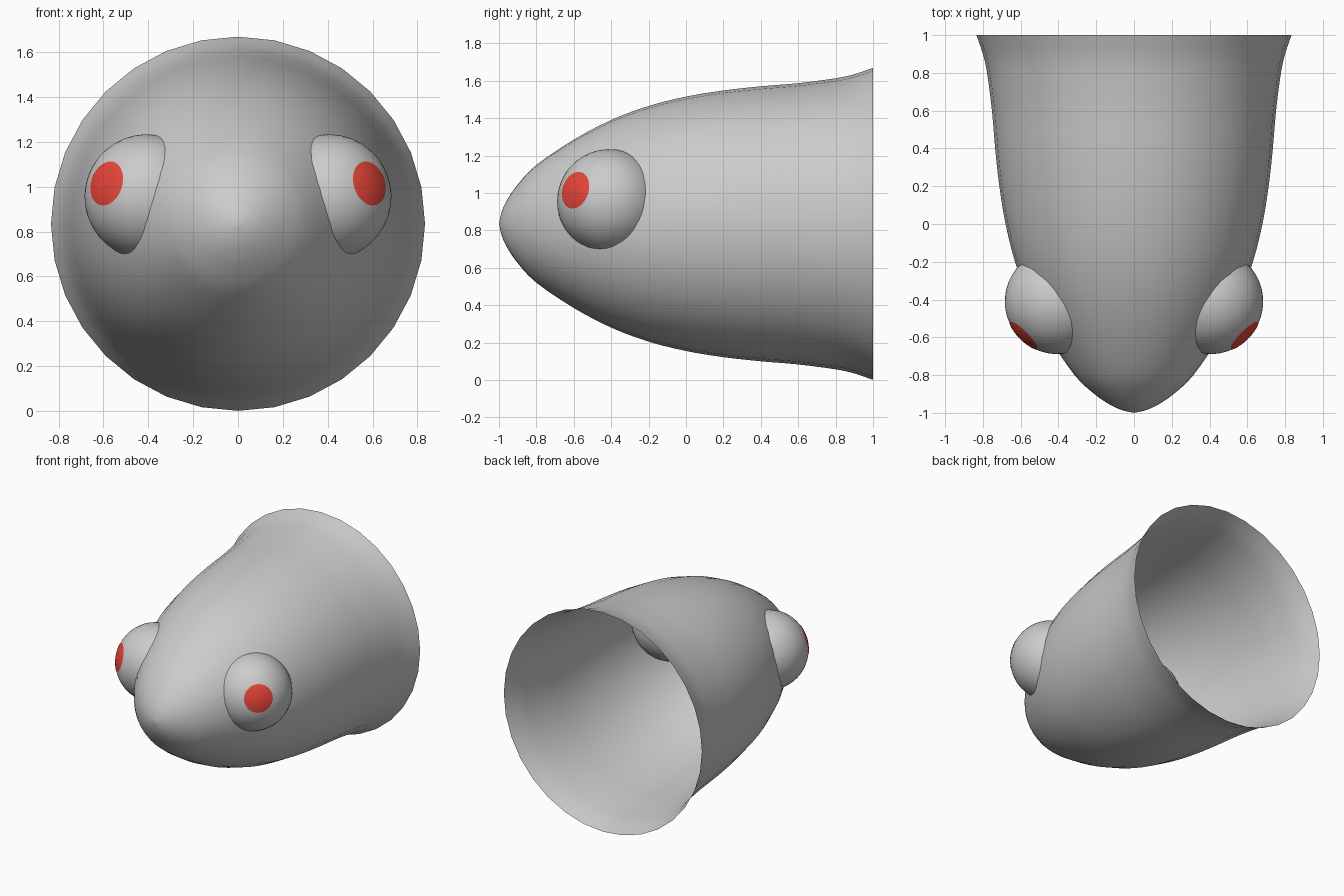
import bpy, bmesh, math
from mathutils import Vector, Matrix

if "Cube" in bpy.data.objects:
    bpy.data.objects.remove(bpy.data.objects["Cube"])

CZ = 0.835      # height of the body axis
SIDES = 32


def lathe(name, profile, sides, matrix):
    """Spin (radius, height) points about local Z; a zero first radius makes a pole."""
    bm = bmesh.new()
    rings = []
    for r, h in profile:
        if r < 1e-6:
            rings.append([bm.verts.new((0, 0, h))])
        else:
            rings.append([bm.verts.new((r * math.sin(2 * math.pi * i / sides),
                                        r * math.cos(2 * math.pi * i / sides), h))
                          for i in range(sides)])
    for a, b in zip(rings, rings[1:]):
        for i in range(sides):
            j = (i + 1) % sides
            if len(a) == 1:
                bm.faces.new((a[0], b[i], b[j]))
            elif len(b) == 1:
                bm.faces.new((a[i], b[0], a[j]))
            else:
                bm.faces.new((a[i], b[i], b[j], a[j]))
    bmesh.ops.transform(bm, matrix=matrix, verts=bm.verts)
    bmesh.ops.recalc_face_normals(bm, faces=bm.faces)
    for f in bm.faces:
        f.smooth = True
    me = bpy.data.meshes.new(name)
    bm.to_mesh(me)
    bm.free()
    ob = bpy.data.objects.new(name, me)
    bpy.context.collection.objects.link(ob)
    return ob


def smooth_curve(pts, steps=3):
    """Catmull-Rom curve through the profile points."""
    p = [Vector(q) for q in pts]
    p = [2 * p[0] - p[1]] + p + [2 * p[-1] - p[-2]]
    out = []
    for a, b, c, d in zip(p, p[1:], p[2:], p[3:]):
        for k in range(steps):
            t = k / steps
            out.append(0.5 * (2 * b + (c - a) * t + (2 * a - 5 * b + 4 * c - d) * t ** 2
                              + (3 * b - a - 3 * c + d) * t ** 3))
    return out + [p[-2]]


# Body: open-backed nose shell spun about the y axis
body_profile = [(0, -1), (0.065, -0.985), (0.13, -0.955), (0.21, -0.9), (0.315, -0.8),
                (0.45, -0.6), (0.555, -0.4), (0.63, -0.2), (0.68, 0), (0.713, 0.2),
                (0.735, 0.4), (0.752, 0.6), (0.778, 0.8), (0.80, 0.9), (0.834, 1)]
to_y = Matrix.Translation((0, 0, CZ)) @ Matrix.Rotation(-math.pi / 2, 4, 'X')
lathe("body", smooth_curve(body_profile), SIDES, to_y)

# Eyes: spheres sunk into the body, each with a red pupil cap
red = bpy.data.materials.new("pupil_red")
red.diffuse_color = (0.8, 0.06, 0.04, 1)
red.use_nodes = True
red.node_tree.nodes["Principled BSDF"].inputs["Base Color"].default_value = red.diffuse_color
R = 0.279
CAP = math.asin(0.1 / R)


def arc(radius, end, steps):
    return [(radius * math.sin(end * i / steps), radius * math.cos(end * i / steps))
            for i in range(steps)] + [(radius * math.sin(end), radius * math.cos(end))]


for side, label in ((1, "right"), (-1, "left")):
    look = Vector((side, -1, 0.33)).to_track_quat('Z', 'Y').to_matrix().to_4x4()
    place = Matrix.Translation((side * 0.405, -0.41, 0.955)) @ look
    lathe(label + "_eye", arc(R, math.pi, 24), 48, place)
    pupil = lathe(label + "_pupil", arc(R + 0.002, CAP, 5), 48, place)
    pupil.data.materials.append(red)
